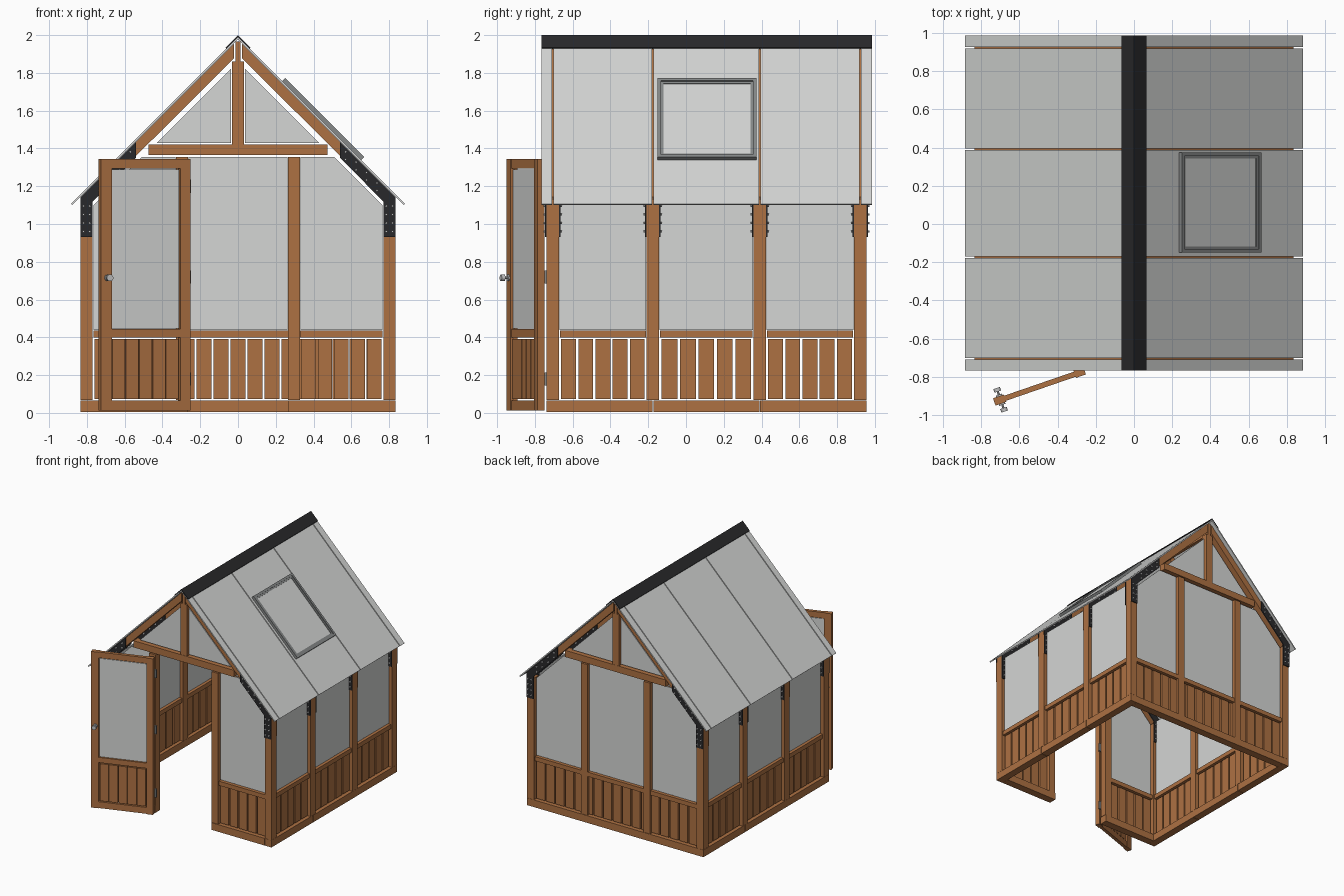
import bpy, bmesh, math
from mathutils import Matrix, Vector

cube = bpy.data.objects.get("Cube")
if cube:
    bpy.data.objects.remove(cube, do_unlink=True)


def material(name, r, g, b):
    m = bpy.data.materials.new(name)
    m.use_nodes = True
    m.diffuse_color = (r, g, b, 1)
    m.node_tree.nodes["Principled BSDF"].inputs["Base Color"].default_value = (r, g, b, 1)
    return m


WOOD = material("cedar wood", 0.42, 0.165, 0.055)
GLASS = material("frosted glass", 0.66, 0.67, 0.66)
BLACK = material("black metal", 0.022, 0.022, 0.024)
GREY = material("grey frame metal", 0.24, 0.25, 0.25)
STEEL = material("bright steel", 0.55, 0.55, 0.55)


class Part:
    """Collects boxes, prisms and rods into one object."""

    def __init__(self):
        self.bm = bmesh.new()

    def box(self, x, y, z):
        pts = [(x[0], z[0]), (x[1], z[0]), (x[1], z[1]), (x[0], z[1])]
        self.prism(pts, y)

    def prism(self, pts, y, side=1):
        """Extrude an x-z outline along y; side -1 mirrors it in x."""
        low = [self.bm.verts.new((side * px, y[0], pz)) for px, pz in pts]
        high = [self.bm.verts.new((side * px, y[1], pz)) for px, pz in pts]
        self.bm.faces.new(low)
        self.bm.faces.new(high)
        for i in range(len(pts)):
            j = (i + 1) % len(pts)
            self.bm.faces.new((low[i], low[j], high[j], high[i]))

    def rod(self, x, y, z, radius, length, sides=8):
        """Cylinder along y."""
        mat = Matrix.Translation((x, y, z)) @ Matrix.Rotation(math.pi / 2, 4, "X")
        bmesh.ops.create_cone(self.bm, cap_ends=True, segments=sides, radius1=radius,
                              radius2=radius, depth=length, matrix=mat)

    def slats(self, a, b, count, mid, axis="x", width=0.86, z=(0.073, 0.39)):
        """Row of boards between a and b."""
        pitch = (b - a) / count
        for i in range(count):
            c = a + pitch * (i + 0.5)
            along = (c - pitch * width / 2, c + pitch * width / 2)
            across = (mid - 0.01, mid + 0.01)
            if axis == "x":
                self.box(along, across, z)
            else:
                self.box(across, along, z)

    def finish(self, name, mat, matrix=None):
        bmesh.ops.recalc_face_normals(self.bm, faces=self.bm.faces)
        me = bpy.data.meshes.new(name)
        self.bm.to_mesh(me)
        self.bm.free()
        me.materials.append(mat)
        ob = bpy.data.objects.new(name, me)
        if matrix:
            ob.matrix_world = matrix
        bpy.context.collection.objects.link(ob)
        return ob


def around(c, half):
    return (c - half, c + half)


FRAMES = [-0.705, -0.175, 0.39, 0.922]
FRONT, BACK = FRAMES[0], FRAMES[-1]
SILL = (0.005, 0.066)
RAIL = (0.398, 0.435)
PANE = (0.44, 1.355)
SIDES = (-1, 1)

# Base sills, with the doorway left open
sills = Part()
for s in SIDES:
    for a, b in zip(FRAMES, FRAMES[1:]):
        a = a - 0.033 if a == FRONT else a + 0.002
        b = b + 0.033 if b == BACK else b - 0.002
        sills.box(sorted((s * 0.77, s * 0.833)), (a, b), SILL)
    sills.box(sorted((s * 0.268, s * 0.769)), around(FRONT, 0.033), SILL)
sills.box((-0.769, 0.769), around(BACK, 0.033), SILL)
sills.finish("base_sills", WOOD)

# Posts, rafters and plates of the four frames
posts, rafters, brackets, bolts = Part(), Part(), Part(), Part()
bracket_outline = [(0.769, 0.93), (0.834, 0.93), (0.834, 1.142), (0.54, 1.436),
                   (0.54, 1.35), (0.769, 1.12)]
bolt_spots = [(x, 0.96 + 0.045 * i) for x in (0.785, 0.818) for i in range(4)]
bolt_spots += [(0.57 + 0.055 * i, 1.932 + off - 0.57 - 0.055 * i)
               for i in range(4) for off in (-0.02, 0.02)]
for y in FRAMES:
    for s in SIDES:
        posts.box(sorted((s * 0.77, s * 0.833)), around(y, 0.033), (0.067, 1.105))
        rafters.prism([(0.02, 1.955), (0.833, 1.142), (0.833, 1.067), (0.02, 1.88)],
                      around(y, 0.03), s)
        for t in SIDES:
            brackets.prism(bracket_outline, around(y + t * 0.037, 0.004), s)
            for bx, bz in bolt_spots:
                bolts.rod(s * bx, y + t * 0.043, bz, 0.006, 0.012)
posts.finish("side_posts", WOOD)
rafters.finish("rafters", WOOD)
brackets.finish("corner_brackets", BLACK)
bolts.finish("bracket_bolts", STEEL)

# Gable framing: inner posts, tie beams, king posts, ridge board
gable = Part()
for y in (FRONT, BACK):
    for s in SIDES:
        gable.box(sorted((s * 0.266, s * 0.327)), around(y, 0.03), (0.067, 1.355))
    gable.box((-0.475, 0.475), around(y, 0.03), (1.365, 1.422))
    gable.box((-0.031, 0.031), around(y, 0.028), (1.422, 1.86))
gable.box((-0.013, 0.013), (FRONT - 0.028, BACK + 0.028), (1.86, 1.965))
gable.finish("gable_frames", WOOD)

# Lower board walls with their top rails
boards, rails = Part(), Part()
for a, b in zip(FRAMES, FRAMES[1:]):
    a, b = a + 0.038, b - 0.038
    for s in SIDES:
        boards.slats(a, b, 5, s * 0.80, "y")
        rails.box(around(s * 0.80, 0.025), (a, b), RAIL)
for s in SIDES:
    a, b = sorted((s * 0.33, s * 0.765))
    boards.slats(a, b, 5, FRONT)
    rails.box((a, b), around(FRONT, 0.025), RAIL)
boards.slats(-0.765, 0.765, 17, BACK)
rails.box((-0.765, 0.765), around(BACK, 0.025), RAIL)
boards.finish("wall_boards", WOOD)
rails.finish("wall_rails", WOOD)

# Wall and gable glazing
panes = Part()
corner_pane = [(0.332, 0.44), (0.764, 0.44), (0.764, 1.1), (0.509, 1.355), (0.332, 1.355)]
for y in (FRONT, BACK):
    for s in SIDES:
        panes.prism(corner_pane, around(y, 0.005), s)
        panes.prism([(0.036, 1.43), (0.43, 1.43), (0.036, 1.824)], around(y, 0.005), s)
panes.box((-0.261, 0.261), around(BACK, 0.005), PANE)
for a, b in zip(FRAMES, FRAMES[1:]):
    for s in SIDES:
        panes.box(around(s * 0.80, 0.005), (a + 0.036, b - 0.036), (0.44, 1.13))
panes.finish("wall_glass", GLASS)

# Roof sheets with thin joints over the rafters, and the ridge cap
roof, cap = Part(), Part()
joints = [-0.765] + FRAMES + [0.985]
for s in SIDES:
    for a, b in zip(joints, joints[1:]):
        roof.prism([(0, 1.992), (0.885, 1.107), (0.878, 1.1), (0, 1.978)],
                   (a + (0.004 if a > -0.76 else 0), b - (0.004 if b < 0.98 else 0)), s)
    cap.prism([(0, 2.0), (0.066, 1.934), (0.062, 1.926), (0, 1.988)], (-0.766, 0.986), s)
roof.finish("roof_glass", GLASS)
cap.finish("ridge_cap", BLACK)

# Roof window lying on the left slope
slope = Matrix.Translation((0.235, 0.112, 1.757)) @ Matrix.Rotation(math.pi / 4, 4, "Y")
L, H = 0.59, 0.262
window = Part()
for inset, width, top in ((0, 0.018, 0.022), (0.018, 0.014, 0.015)):
    a, b, h = inset, L - inset, H - inset
    for x in ((a, a + width), (b - width, b)):
        window.box(x, (-h, h), (0, top))
    for s in SIDES:
        window.box((a + width, b - width), sorted((s * h, s * (h - width))), (0, top))
window.finish("roof_window_frame", GREY, slope)
pane = Part()
pane.box((0.03, L - 0.03), (-H + 0.03, H - 0.03), (0.001, 0.01))
pane.finish("roof_window_glass", GLASS, slope)

# Open door, modelled from the hinge outwards
swing = Matrix.Translation((-0.258, -0.768, 0)) @ Matrix.Rotation(math.radians(199), 4, "Z")
door = Part()
for x in ((0, 0.055), (0.44, 0.5)):
    door.box(x, (-0.02, 0.02), (0.012, 1.345))
for z in ((0.012, 0.066), (0.4, 0.445), (1.295, 1.345)):
    door.box((0.055, 0.44), (-0.014, 0.014), z)
door.slats(0.06, 0.435, 5, 0, width=0.93)
door.finish("door_frame", WOOD, swing)
door_pane = Part()
door_pane.box((0.058, 0.437), (-0.005, 0.005), (0.448, 1.288))
door_pane.finish("door_glass", GLASS, swing)

knob = Part()
knob.rod(0.465, 0, 0.715, 0.006, 0.11)
for s in SIDES:
    knob.rod(0.465, s * 0.024, 0.715, 0.017, 0.008, 16)
    knob.rod(0.465, s * 0.055, 0.715, 0.018, 0.02, 16)
knob.finish("door_knobs", STEEL, swing)

hinges = Part()
for z in (0.18, 0.72, 1.2):
    hinges.box((-0.285, -0.25), (-0.748, -0.736), around(z, 0.035))
hinges.finish("door_hinges", GREY)
